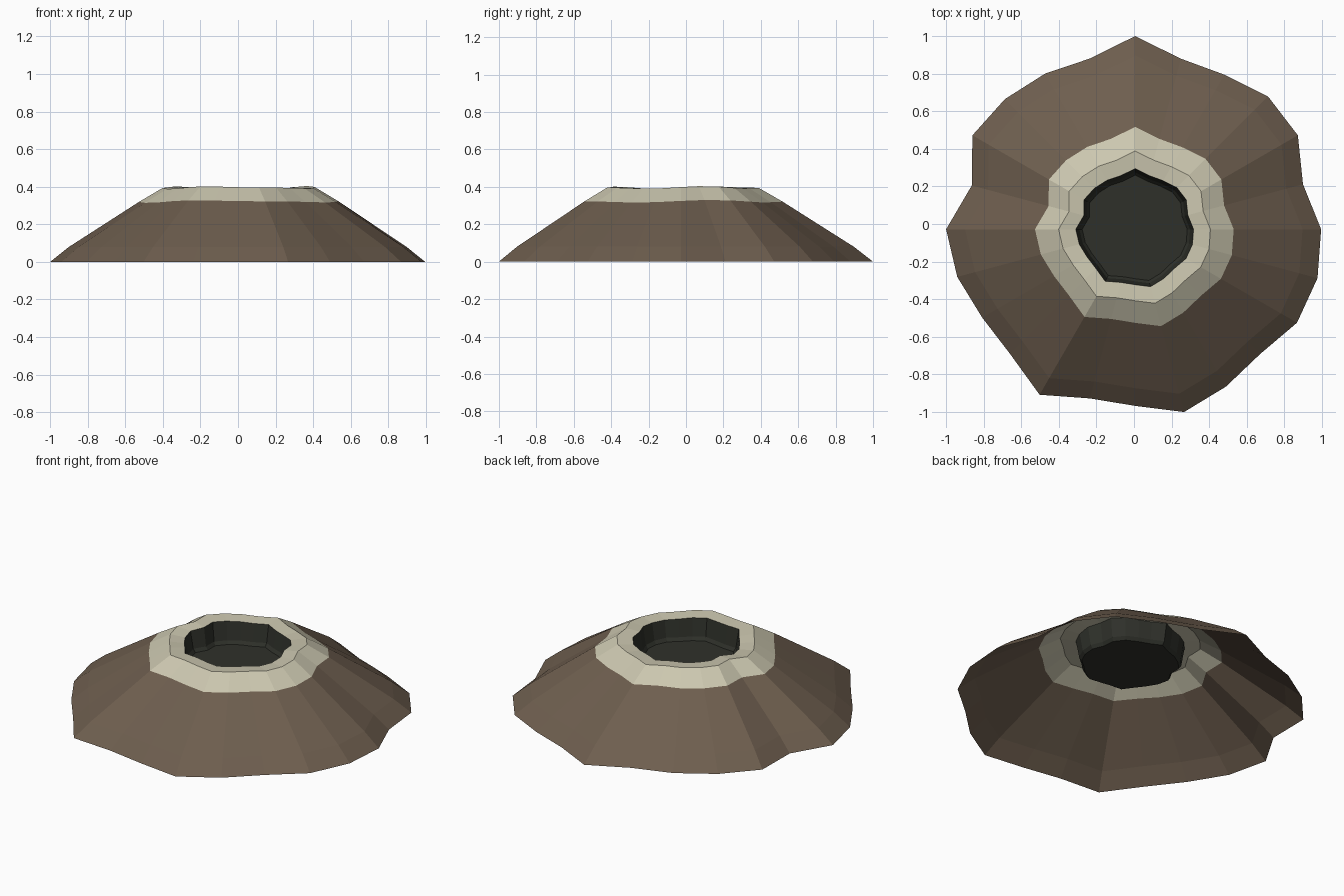
import bpy, bmesh, math

if "Cube" in bpy.data.objects:
    bpy.data.objects.remove(bpy.data.objects["Cube"])

# Irregular outline: radius every 15 degrees, counter-clockwise from +x
CX, CY = 0.006, -0.028
RADII = [0.99, 0.925, 1.0, 1.0, 0.95, 0.94, 1.028, 0.94, 0.957, 0.98, 1.0, 0.90,
         1.006, 0.98, 0.94, 0.94, 1.017, 0.932, 0.94, 1.007, 0.967, 0.94, 0.995, 1.005]
N = len(RADII)


def wave(i, amp):
    a = 2 * math.pi * i / N
    return amp * (math.sin(3 * a + 0.6) + 0.6 * math.sin(5 * a)) / 1.6


def material(name, rgb):
    m = bpy.data.materials.new(name)
    m.diffuse_color = (*rgb, 1)
    m.use_nodes = True
    m.node_tree.nodes["Principled BSDF"].inputs["Base Color"].default_value = m.diffuse_color
    return m


def rings(name, profile, mat, floor=False):
    """Loft scaled copies of the outline; profile = (scale, height, waviness)."""
    bm = bmesh.new()
    loops = []
    for s, z, amp in profile:
        loop = []
        for i, r in enumerate(RADII):
            a = 2 * math.pi * i / N
            loop.append(bm.verts.new((CX + s * r * math.cos(a),
                                      CY + s * r * math.sin(a),
                                      z + wave(i, amp))))
        loops.append(loop)
    for lo, hi in zip(loops, loops[1:]):
        for i in range(N):
            j = (i + 1) % N
            bm.faces.new((lo[i], lo[j], hi[j], hi[i]))
    if floor:
        bm.faces.new(loops[-1])
    me = bpy.data.meshes.new(name)
    bm.to_mesh(me)
    bm.free()
    me.materials.append(mat)
    ob = bpy.data.objects.new(name, me)
    bpy.context.collection.objects.link(ob)
    return ob


brown = material("earth", (0.155, 0.112, 0.077))
pale = material("pale_ash", (0.60, 0.57, 0.43))
dark = material("dark_pit", (0.028, 0.030, 0.023))

# Sloping flank, open underneath
rings("mound_slope", [(1.0, 0, 0), (0.9, 0.08, 0), (0.53, 0.322, 0.008)], brown)
# Pale collar and lip
rings("crater_rim", [(0.53, 0.322, 0.008), (0.405, 0.396, 0.008),
                     (0.314, 0.389, 0.008)], pale)
# Sunken pit wall and floor
rings("crater_pit", [(0.314, 0.389, 0.008), (0.295, 0.28, 0), (0.28, 0.26, 0)],
      dark, floor=True)
